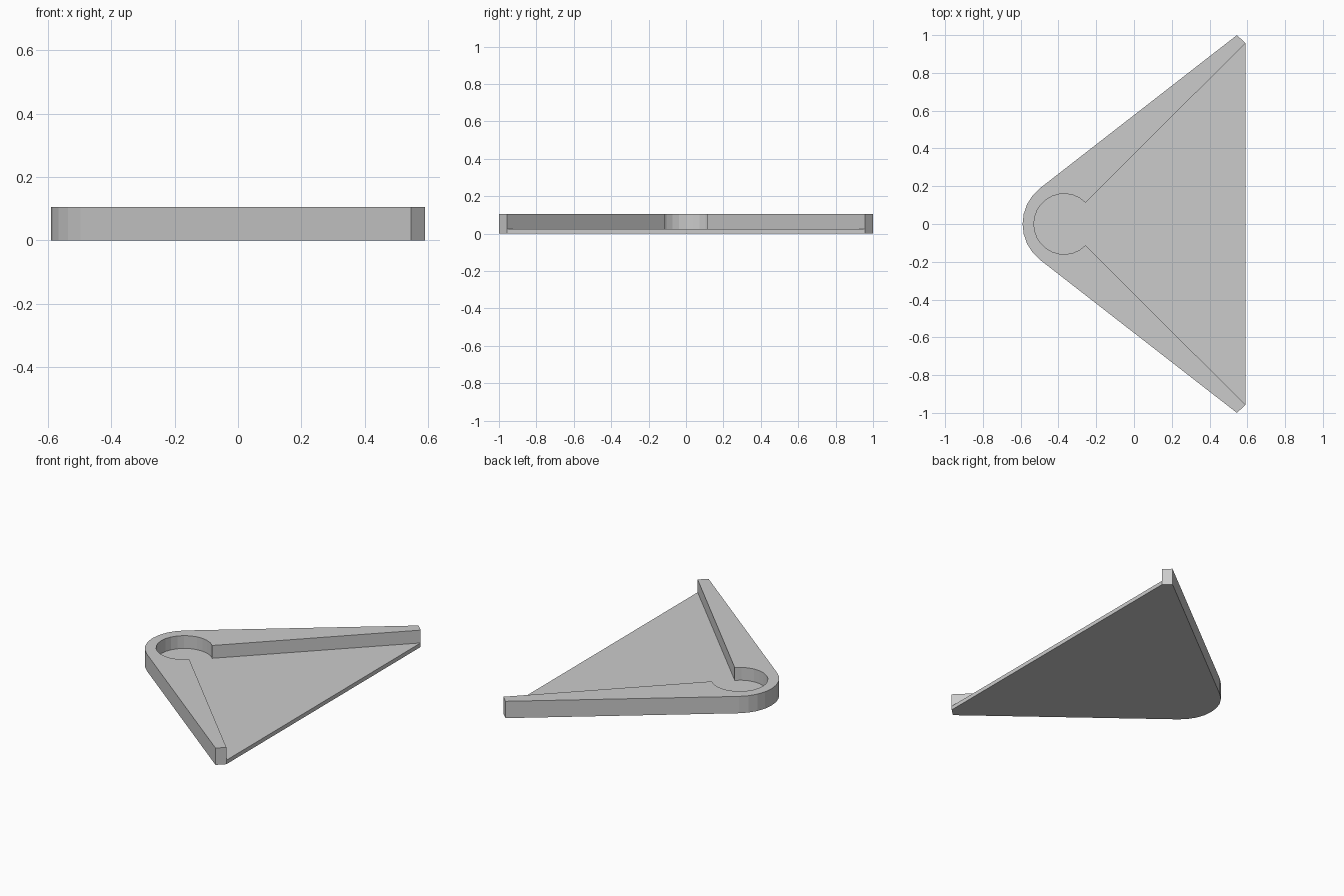
import bpy, bmesh
from math import sin, cos, radians

if "Cube" in bpy.data.objects:
    bpy.data.objects.remove(bpy.data.objects["Cube"])

FLOOR, TOP = 0.025, 0.105


def arc(cx, r, a0, a1, n):
    angles = [radians(a0 + (a1 - a0) * i / n) for i in range(n + 1)]
    return [(cx + r * cos(a), r * sin(a)) for a in angles]


# Plan outlines: rounded outer V, and inner edge with round pocket at the apex
tip_in, tip_out = (0.59, 0.957), (0.545, 1.0)
flip = lambda p: (p[0], -p[1])
outer = [tip_in, tip_out] + arc(-0.349, 0.241, 128, 232, 8) + [flip(tip_out), flip(tip_in)]
inner = arc(-0.37, 0.16, -45, -315, 20)

bm = bmesh.new()


def ring(points, z):
    return [bm.verts.new((x, y, z)) for x, y in points]


def band(low, high):
    for i in range(len(low) - 1):
        bm.faces.new((low[i], low[i + 1], high[i + 1], high[i]))


o_base, o_mid, o_top = (ring(outer, z) for z in (0, FLOOR, TOP))
i_mid = [o_mid[-1]] + ring(inner, FLOOR) + [o_mid[0]]
i_top = [o_top[-1]] + ring(inner, TOP) + [o_top[0]]

# Outside walls, open front edge, and inside walls
band(o_base + o_base[:1], o_mid + o_mid[:1])
band(o_mid, o_top)
band(i_mid, i_top)
# Underside, tray floor, and rim
bm.faces.new(o_base[::-1])
bm.faces.new(i_mid[::-1])
bm.faces.new(o_top + i_top[1:-1])

bmesh.ops.recalc_face_normals(bm, faces=bm.faces)
bmesh.ops.dissolve_limit(bm, angle_limit=radians(0.5), verts=bm.verts, edges=bm.edges)
bm.normal_update()

mesh = bpy.data.meshes.new("corner_tray")
bm.to_mesh(mesh)
bm.free()
bpy.context.collection.objects.link(bpy.data.objects.new("corner_tray", mesh))
